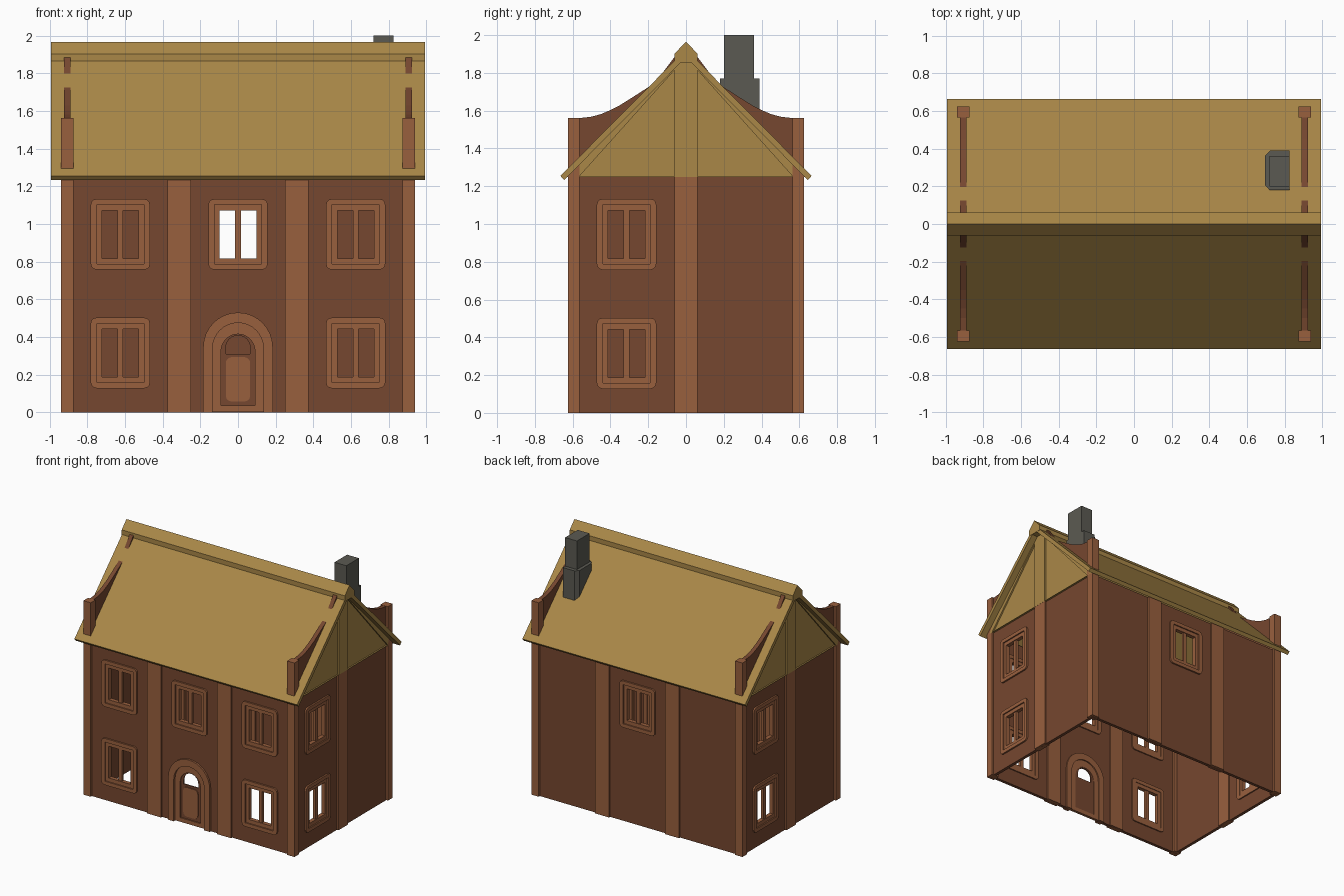
import bpy, bmesh, math
from mathutils import Matrix

if "Cube" in bpy.data.objects:
    bpy.data.objects.remove(bpy.data.objects["Cube"])


def material(name, rgb):
    m = bpy.data.materials.new(name)
    m.diffuse_color = (*rgb, 1)
    m.use_nodes = True
    m.node_tree.nodes["Principled BSDF"].inputs["Base Color"].default_value = m.diffuse_color
    return m


WALL = material("brown_wall", (0.18, 0.063, 0.029))
TRIM = material("light_brown_trim", (0.315, 0.115, 0.048))
THATCH = material("straw_roof", (0.40, 0.245, 0.064))
STONE = material("grey_stone", (0.105, 0.102, 0.085))

# Each side has u to the right, v up, w outward from the house centre
FRONT = Matrix(((1, 0, 0, 0), (0, 0, -1, 0), (0, 1, 0, 0), (0, 0, 0, 1)))
RIGHT = Matrix(((0, 0, 1, 0), (1, 0, 0, 0), (0, 1, 0, 0), (0, 0, 0, 1)))
TURN = Matrix.Rotation(math.pi, 4, 'Z')
BACK, LEFT = TURN @ FRONT, TURN @ RIGHT
PLAN = Matrix.Identity(4)


def plate(name, mat, side, w0, w1, *loops):
    """Extruded outline; further loops are holes."""
    cu = bpy.data.curves.new(name, 'CURVE')
    cu.dimensions, cu.fill_mode = '2D', 'BOTH'
    cu.extrude = (w1 - w0) / 2
    for pts in loops:
        s = cu.splines.new('POLY')
        s.points.add(len(pts) - 1)
        for p, (u, v) in zip(s.points, pts):
            p.co = (u, v, 0, 1)
        s.use_cyclic_u = True
    tmp = bpy.data.objects.new(name + "_outline", cu)
    bpy.context.scene.collection.objects.link(tmp)
    me = bpy.data.meshes.new_from_object(tmp)
    bpy.data.objects.remove(tmp)
    bm = bmesh.new()
    bm.from_mesh(me)
    bmesh.ops.remove_doubles(bm, verts=bm.verts, dist=1e-5)
    bmesh.ops.transform(bm, verts=bm.verts,
                        matrix=side @ Matrix.Translation((0, 0, (w0 + w1) / 2)))
    bmesh.ops.recalc_face_normals(bm, faces=bm.faces)
    for f in bm.faces:
        f.smooth = False
        f.material_index = 0
    bm.to_mesh(me)
    bm.free()
    me.materials.clear()
    me.materials.append(mat)
    ob = bpy.data.objects.new(name, me)
    bpy.context.scene.collection.objects.link(ob)
    return ob


def rect(u0, u1, v0, v1):
    return [(u0, v0), (u1, v0), (u1, v1), (u0, v1)]


def rounded(cu, cv, w, h, r):
    pts = []
    for k, (sx, sy) in enumerate([(1, 1), (-1, 1), (-1, -1), (1, -1)]):
        for i in range(4):
            a = math.pi / 2 * (k + i / 3)
            pts.append((cu + sx * (w / 2 - r) + r * math.cos(a),
                        cv + sy * (h / 2 - r) + r * math.sin(a)))
    return pts


def arch(r, base, spring, n=16):
    top = [(-r * math.cos(math.pi * i / n), spring + r * math.sin(math.pi * i / n))
           for i in range(n + 1)]
    return [(-r, base)] + top + [(r, base)]


def sym(pts):
    return pts + [(-u, v) for u, v in reversed(pts) if u != 0]


def centred(u, v, w, h):
    return rect(u - w / 2, u + w / 2, v - h / 2, v + h / 2)


LOW, HIGH = 0.315, 0.945
DEPTH = {"front": (FRONT, 0.61), "back": (BACK, 0.61),
         "right": (RIGHT, 0.925), "left": (LEFT, 0.925)}
WINDOWS = {"front": [(-0.625, LOW), (0.625, LOW), (-0.625, HIGH), (0, HIGH), (0.625, HIGH)],
           "back": [(0, HIGH)],
           "right": [(-0.315, LOW), (-0.315, HIGH)],
           "left": [(-0.315, LOW), (-0.315, HIGH)]}

for key, (side, w) in DEPTH.items():
    long_side = key in ("front", "back")
    half = 0.92 if long_side else 0.605
    # Wall with window holes, and a door notch at the front
    outline = rect(-half, half, 0, 1.25)
    if key == "front":
        outline = [(-half, 0)] + arch(0.135, 0, 0.34) + [(half, 0), (half, 1.25), (-half, 1.25)]
    holes = [centred(u, v, 0.25, 0.315) for u, v in WINDOWS[key]]
    plate(key + "_wall", WALL, side, w - 0.025, w, outline, *holes)
    # Windows: rounded surround, inner frame, mullion
    for i, (u, v) in enumerate(WINDOWS[key]):
        n = f"{key}_window_{i + 1}"
        plate(n + "_surround", TRIM, side, w - 0.035, w + 0.013,
              rounded(u, v, 0.315, 0.375, 0.03), centred(u, v, 0.25, 0.315))
        plate(n + "_frame", TRIM, side, w - 0.03, w + 0.003,
              centred(u, v, 0.252, 0.317), centred(u, v, 0.195, 0.255))
        plate(n + "_mullion", TRIM, side, w - 0.025, w - 0.003, centred(u, v, 0.03, 0.26))
    # Pilasters
    strips = [(-0.375, -0.25), (0.25, 0.375)] if long_side else [(-0.06, 0.06)]
    for i, (a, b) in enumerate(strips):
        plate(f"{key}_pilaster_{i + 1}", TRIM, side, w - 0.035, w + 0.014, rect(a, b, 0, 1.25))

# Corner posts rising through the roof
for sx in (-1, 1):
    for sy in (-1, 1):
        xs = sorted((sx * 0.875, sx * 0.94))
        ys = sorted((sy * 0.565, sy * 0.625))
        plate("corner_post", TRIM, PLAN, 0, 1.562, rect(*xs, *ys))

# Door
plate("door_surround", TRIM, FRONT, 0.575, 0.625,
      arch(0.185, 0, 0.345) + arch(0.135, 0, 0.34)[::-1])
recess = arch(0.09, 0.035, 0.325)
pane = arch(0.065, 0.31, 0.343)
plate("door_leaf", TRIM, FRONT, 0.585, 0.607, arch(0.137, 0.002, 0.34), recess)
plate("door_recess", WALL, FRONT, 0.588, 0.598, recess, pane)
plate("door_panel", TRIM, FRONT, 0.59, 0.605, rounded(0, 0.175, 0.13, 0.235, 0.03))

# Gable ends: curved parapet, straw panel, rake boards and king post
curve = [(0.57, 1.25), (0.57, 1.56), (0.5, 1.568), (0.45, 1.582), (0.4, 1.603), (0.35, 1.629),
         (0.3, 1.66), (0.25, 1.692), (0.2, 1.724), (0.16, 1.756), (0.12, 1.805),
         (0.09, 1.845), (0.06, 1.885)]
for key, side in (("right", RIGHT), ("left", LEFT)):
    plate(key + "_parapet", WALL, side, 0.89, 0.924, sym(curve))
    plate(key + "_gable_panel", THATCH, side, 0.915, 0.928,
          sym([(0.625, 1.25), (0, 1.885)]))
    plate(key + "_rake_boards", THATCH, side, 0.91, 0.94,
          sym([(0.63, 1.25), (0, 1.89)]), sym([(0.565, 1.252), (0.06, 1.815), (0, 1.815)]))
    plate(key + "_king_post", THATCH, side, 0.91, 0.94, rect(-0.06, 0.06, 1.25, 1.82))

# Roof slab and ridge cap
plate("roof", THATCH, RIGHT, -0.992, 0.992,
      sym([(0.665, 1.255), (0, 1.925)]) + [(-0.645, 1.233), (0, 1.882), (0.645, 1.233)])
plate("ridge_cap", THATCH, RIGHT, -0.994, 0.994,
      sym([(0.06, 1.855), (0.06, 1.902), (0, 1.966)]))

# Chimney: chamfered base and square shaft
plate("chimney_base", STONE, PLAN, 1.5, 1.77,
      [(0.825, 0.18), (0.825, 0.39), (0.722, 0.39), (0.695, 0.363), (0.695, 0.207), (0.722, 0.18)])
plate("chimney_shaft", STONE, PLAN, 1.76, 2.0, rect(0.72, 0.825, 0.2, 0.36))
